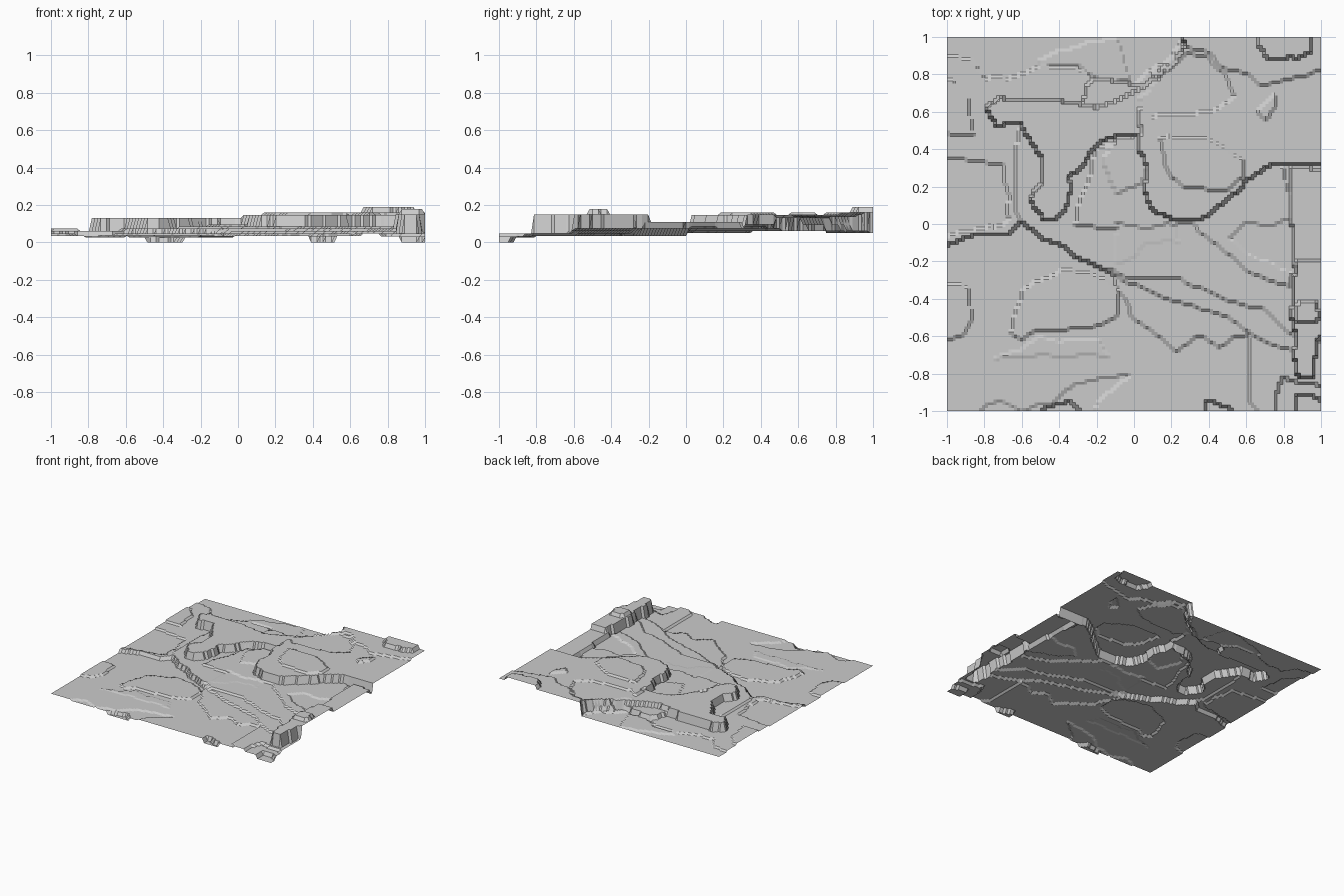
import bpy, bmesh
from mathutils import Vector, noise
from mathutils.geometry import intersect_point_tri_2d

N = 128                      # grid cells per side
areas = []                   # painted in order, later areas lie over earlier ones


def area(z, *pts):
    areas.append((z, [(pts[i], pts[i + 1]) for i in range(0, len(pts), 2)]))


def inside(x, y, poly):
    hit = False
    for (ax, ay), (bx, by) in zip(poly, poly[1:] + poly[:1]):
        if (ay > y) != (by > y) and x < (bx - ax) * (y - ay) / (by - ay) + ax:
            hit = not hit
    return hit


# Front lowland, its low rises and hollow
area(.052, -1.1, -.3, -.88, -.34, -.87, -.5, -.91, -.6, -1.1, -.65)
area(.053, -.66, -.58, -.6, -.35, -.38, -.24, -.2, -.27, -.1, -.35, .02, -.52, .22, -.68,
     .36, -.6, .45, -.66, .62, -.58, .62, -.94, .72, -1.1, 1.1, -1.1, 1.1, 0, -.1, -.2,
     -.08, -.5, -.22, -.55, -.52, -.57, -.6, -.62)
area(.045, -.77, -.75, -.52, -.62, -.2, -.62, -.13, -.7, -.6, -.7)
area(.03, -.84, -1.1, -.82, -.96, -.7, -.95, -.6, -1, -.42, -.95, -.3, -.84, 0, -.8, -.2, -.95, -.22, -1.1)
area(.005, -.55, -1.1, -.46, -.975, -.33, -.94, -.22, -1.1)
area(.005, .37, -1.1, .38, -.95, .52, -.98, .54, -1.1)

# Middle ground stepping up towards the back
area(.066, -1.1, -.15, -.82, -.05, -.7, -.05, -.57, .01, -.38, -.12, -.05, -.3, .2, -.4,
     .5, -.5, .7, -.63, .85, -.68, 1.1, -.6, 1.1, 1.1, -1.1, 1.1)
area(.055, -1.1, .36, -.7, .32, -.66, .02, -.8, -.02, -1.1, -.1)
area(.078, -.64, .1, -.6, 0, -.3, -.18, 0, -.29, .25, -.3, .48, -.4, .68, -.45, .85, -.6,
     1.1, -.5, 1.1, .4, -.3, .6, -.62, .5)
area(.09, -.32, 0, -.1, -.03, .1, -.02, .3, .01, .45, -.12, .62, -.25, .84, -.34, .86, 0,
     .8, .3, .1, .5, -.2, .4)
area(.08, -.05, -.22, .06, -.1, .24, -.1, .22, 0, .05, -.02, -.1, 0, -.1, -.2)
area(.08, .5, -.07, .6, 0, .75, 0, .86, .03, .86, -.26, .68, -.2)
area(.1, -.1, .16, .02, .2, .1, .36, .1, .47, -.1, .46, -.16, .32)

# Back left lowland
area(.078, -1.1, .5, -.86, .48, -.88, .66, -.96, .76, -1.1, .8)
area(.055, -1.1, .92, -.88, .88, -.8, .78, -.66, .78, -.5, .84, -.3, .82, -.15, .72, -.02, .74,
     .12, .84, .25, .94, .28, 1.1, -1.1, 1.1)
area(.065, -.52, .85, -.42, .93, -.1, 1, -.05, .9, -.02, .78, -.15, .75, -.3, .84)

# Western plateau with its tongue, and its back slope
area(.098, -.3, .64, -.22, .78, .05, .74, .2, .88, .4, .95, .5, .6, .1, .5)
area(.135, -.78, .64, -.75, .54, -.6, .53, -.5, .36, -.49, .22, -.55, .12, -.49, .03, -.42, .02,
     -.36, .1, -.34, .25, -.2, .42, -.08, .48, .1, .46, .15, .7, .1, .78, -.04, .68,
     -.2, .62, -.4, .66, -.72, .67)

# Eastern plateau
area(.152, .02, .42, .08, .3, .05, .2, .1, .08, .2, .02, .36, .03, .48, .12, .62, .25, .76, .32,
     1.1, .33, 1.1, .9, .7, .78, .5, .85, .3, .96, .05, .7)
area(.165, .13, .46, .16, .32, .25, .2, .5, .18, .58, .25, .58, .34, .4, .46)
area(.14, .02, .68, .1, .58, .4, .6, .53, .68, .5, .82, .3, .92, .15, .8)
area(.165, .65, .6, .7, .55, .77, .62, .76, .7)

# Back right rise
area(.165, .25, 1.1, .28, .96, .5, .84, .68, .74, .85, .78, 1.1, .84, 1.1, 1.1)
area(.195, .66, .95, .72, .88, .86, .88, .96, .93, .93, 1.1, .68, 1.1)

# Right hand ridge and the low front corner
area(.115, .84, .3, .84, .06, .86, -.25, 1.1, -.25, 1.1, .3)
area(.155, .86, -.2, .85, -.45, .86, -.8, .97, -.83, .98, -.62, 1.1, -.55, 1.1, -.2)
area(.182, .87, -.42, .88, -.52, .98, -.53, .98, -.42)
area(.035, .78, -.82, .88, -.84, 1.1, -.9, 1.1, -1.1, .74, -1.1)
area(.005, .86, -.92, .93, -.91, 1.1, -.96, 1.1, -1.1, .86, -1.1)


def height(x, y):
    # ragged the borders a little so the terraces look eroded
    p = Vector((x * 9, y * 9, 0))
    u = x + .022 * noise.noise(p)
    v = y + .022 * noise.noise(p + Vector((7, 3, 5)))
    z = .04
    for level, poly in areas:
        if inside(u, v, poly):
            z = level
    return z


# Terraced ground sheet
bm = bmesh.new()
rows = [[bm.verts.new((x, y, height(x, y)))
         for x in (2 * i / N - 1 for i in range(N + 1))]
        for y in (2 * j / N - 1 for j in range(N + 1))]
low = min(v.co.z for v in bm.verts)
for v in bm.verts:
    v.co.z -= low
for a, b in zip(rows, rows[1:]):
    for i in range(N):
        bm.faces.new((a[i], a[i + 1], b[i + 1], b[i]))
mesh = bpy.data.meshes.new("terraced_ground")
bm.to_mesh(mesh)
bm.free()
bpy.context.collection.objects.link(bpy.data.objects.new("terraced_ground", mesh))
